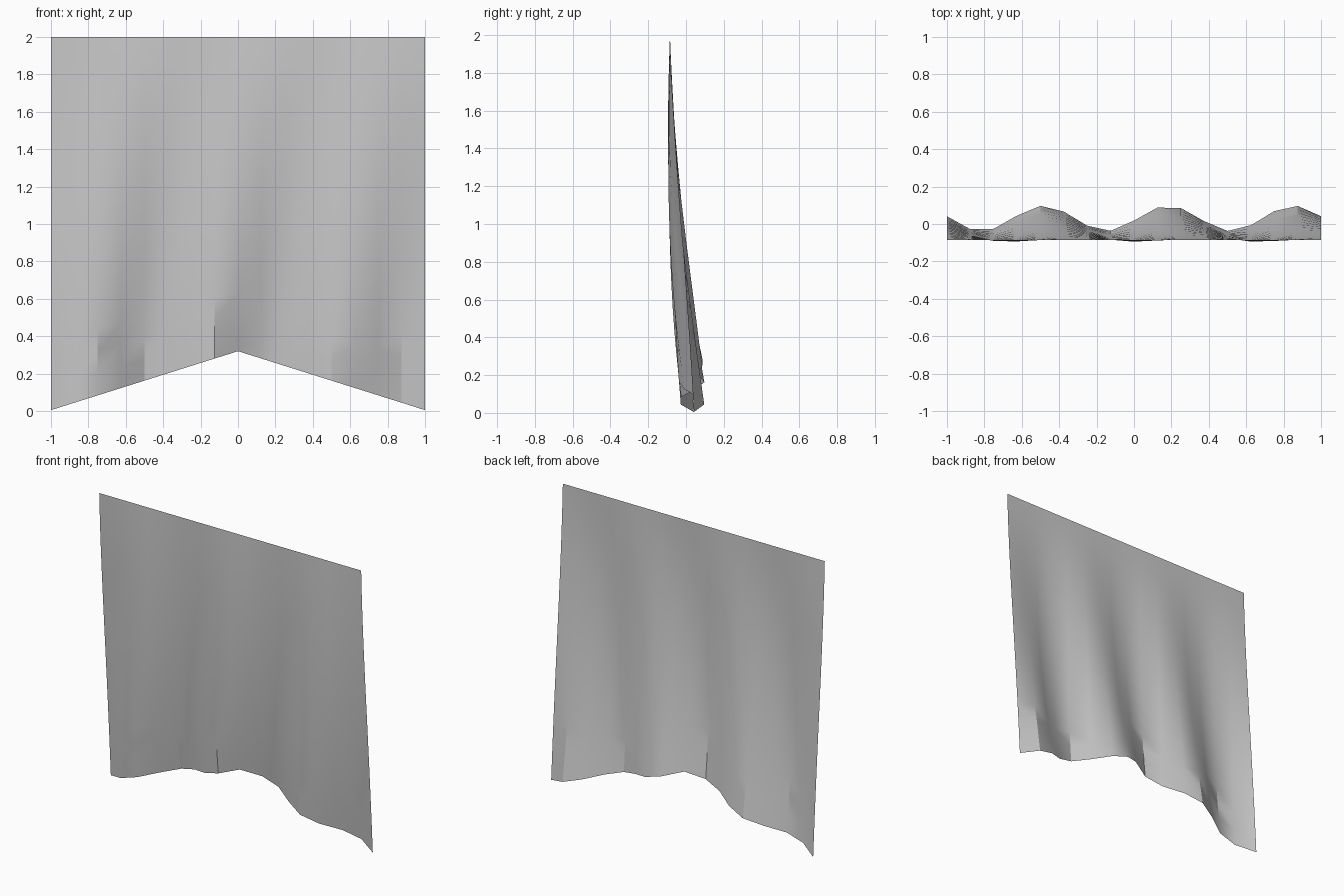
import bpy
import bmesh
from math import cos, pi, radians

if "Cube" in bpy.data.objects:
    bpy.data.objects.remove(bpy.data.objects["Cube"])

COLS, ROWS = 16, 16
PERIOD, PEAK, DRIFT = 0.667, 0.185, 0.2


def cloth_point(u, v):
    """u runs left to right, v runs from the hem (0) to the top edge (1)."""
    x = -1 + 2 * u
    hem = 0.005 + 0.315 * (1 - abs(x))
    z = hem + (2 - hem) * v
    t = 1 - v
    wave = cos(2 * pi * (x - PEAK - DRIFT * v) / PERIOD)
    y = -0.085 + 0.115 * t * t + 0.068 * t * wave
    return x, y, z


# Hanging cloth: straight top edge, folds deepening towards a notched hem
bm = bmesh.new()
grid = [[bm.verts.new(cloth_point(i / COLS, j / ROWS)) for i in range(COLS + 1)]
        for j in range(ROWS + 1)]
for j in range(ROWS):
    for i in range(COLS):
        bm.faces.new((grid[j][i], grid[j][i + 1], grid[j + 1][i + 1], grid[j + 1][i]))
mesh = bpy.data.meshes.new("hanging_cloth")
bm.to_mesh(mesh)
bm.free()
cloth = bpy.data.objects.new("hanging_cloth", mesh)
bpy.context.collection.objects.link(cloth)

# Smooth folds, with creases kept where the hem bends sharply
bpy.context.view_layer.objects.active = cloth
cloth.select_set(True)
bpy.ops.object.shade_smooth_by_angle(angle=radians(30))
